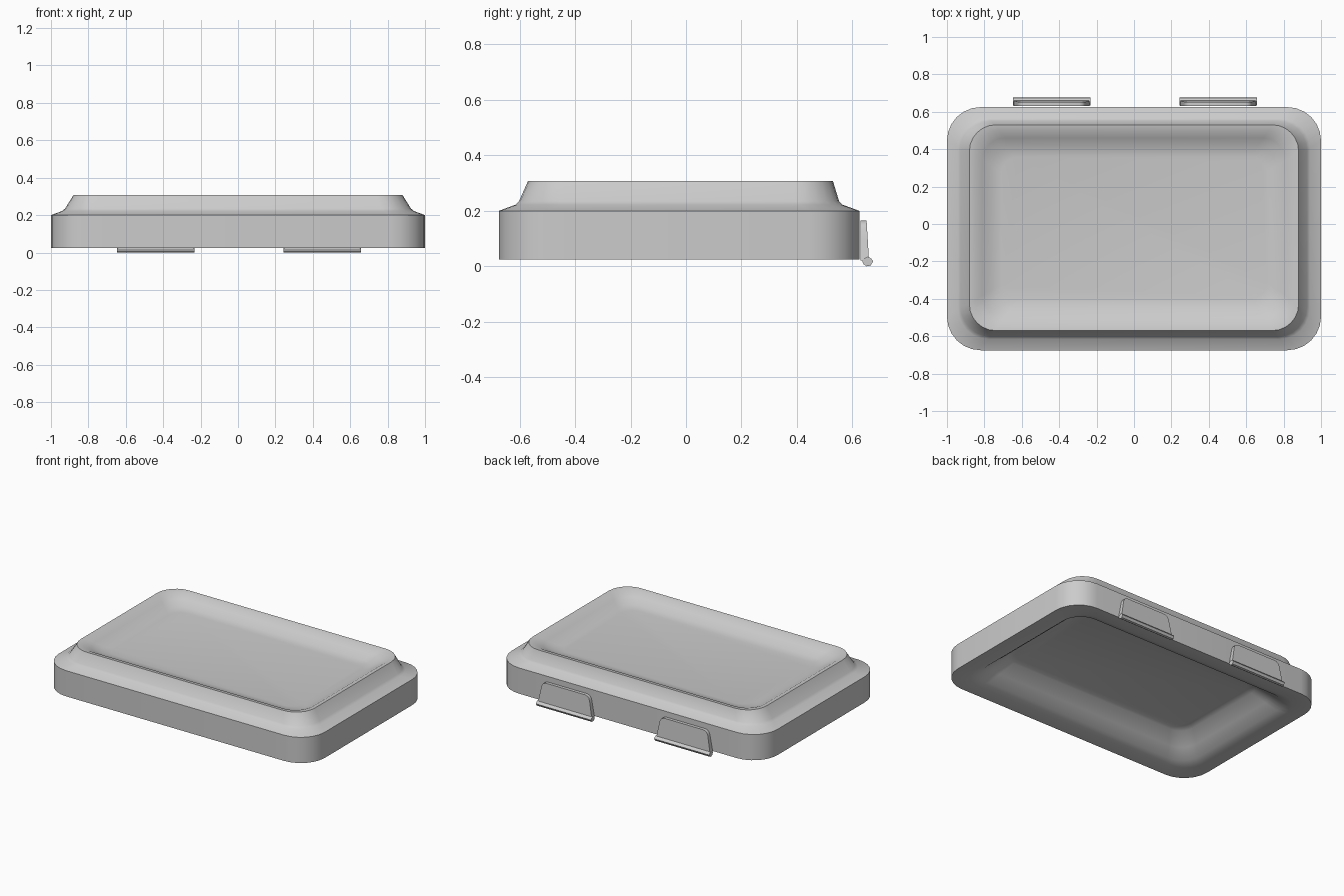
import bpy, bmesh, math

if "Cube" in bpy.data.objects:
    bpy.data.objects.remove(bpy.data.objects["Cube"])


def ring(bm, hx, y0, y1, z, r, seg=6):
    """Rounded rectangle loop, counter-clockwise seen from above."""
    pts = []
    corners = [(hx - r, y1 - r), (-hx + r, y1 - r), (-hx + r, y0 + r), (hx - r, y0 + r)]
    for q, (cx, cy) in enumerate(corners):
        for i in range(seg + 1):
            a = math.pi / 2 * (q + i / seg)
            pts.append(bm.verts.new((cx + r * math.cos(a), cy + r * math.sin(a), z)))
    return pts


def skin(bm, loops):
    """Bridge consecutive loops and cap both ends."""
    for a, b in zip(loops, loops[1:]):
        n = len(a)
        for i in range(n):
            j = (i + 1) % n
            bm.faces.new((a[i], a[j], b[j], b[i]))
    bm.faces.new(loops[0])
    bm.faces.new(loops[-1])
    bmesh.ops.recalc_face_normals(bm, faces=bm.faces)


def finish(bm, name, angle=38):
    me = bpy.data.meshes.new(name)
    bm.to_mesh(me)
    bm.free()
    ob = bpy.data.objects.new(name, me)
    bpy.context.collection.objects.link(ob)
    bpy.ops.object.select_all(action='DESELECT')
    bpy.context.view_layer.objects.active = ob
    ob.select_set(True)
    bpy.ops.object.shade_smooth_by_angle(angle=math.radians(angle))
    return ob


# Lid: underside recess, outer wall, stepped shoulder, shallow dished top
# (half width, front y, back y, z, corner radius)
sections = [
    (0.69, -0.365, 0.315, 0.170, 0.08),
    (0.73, -0.405, 0.355, 0.160, 0.10),
    (0.80, -0.475, 0.425, 0.095, 0.12),
    (0.86, -0.535, 0.485, 0.045, 0.14),
    (0.91, -0.585, 0.535, 0.027, 0.15),
    (1.00, -0.675, 0.625, 0.025, 0.18),
    (1.00, -0.675, 0.625, 0.200, 0.18),
    (0.94, -0.615, 0.565, 0.222, 0.16),
    (0.925, -0.602, 0.552, 0.235, 0.16),
    (0.88, -0.570, 0.530, 0.307, 0.14),
    (0.85, -0.540, 0.500, 0.303, 0.13),
    (0.81, -0.500, 0.460, 0.280, 0.12),
    (0.76, -0.450, 0.410, 0.253, 0.10),
    (0.71, -0.400, 0.360, 0.245, 0.09),
]
bm = bmesh.new()
skin(bm, [ring(bm, *s) for s in sections])
finish(bm, "lid_shell")


def extrude_x(name, profile, half, cx):
    """Extrude a (y, z) profile along x; half(z) gives the half width."""
    bm = bmesh.new()
    loops = [[bm.verts.new((cx + s * half(z), y, z)) for y, z in profile] for s in (-1, 1)]
    skin(bm, loops)
    return finish(bm, name, 30)


def flap_half(z):
    # trapezoid with rounded upper corners
    w = 0.203 - 0.19 * max(z - 0.02, 0)
    r = 0.03
    d = max(z - (0.165 - r), 0)
    return w - (r - math.sqrt(max(r * r - d * d, 0))) * 0.9


# Two clips on the back: tapered flap plus thick lower lip
heights = [0.02, 0.06, 0.10, 0.135, 0.15, 0.16, 0.165]
for side, cx in (("left", -0.44), ("right", 0.45)):
    outer = [(0.660 - 0.06 * (z - 0.02), z) for z in heights]
    inner = [(0.630, z) for z in heights]
    bm = bmesh.new()
    rows = []
    for (yo, z), (yi, _) in zip(outer, inner):
        h = flap_half(z)
        rows.append([bm.verts.new(p) for p in
                     ((cx - h, yi, z), (cx + h, yi, z), (cx + h, yo, z), (cx - h, yo, z))])
    skin(bm, rows)
    finish(bm, side + "_clip_flap", 30)
    lip = [(0.634, 0.022), (0.640, 0.008), (0.652, 0.0), (0.666, 0.003),
           (0.675, 0.018), (0.668, 0.028), (0.655, 0.035)]
    extrude_x(side + "_clip_lip", lip, lambda z: 0.207, cx)
